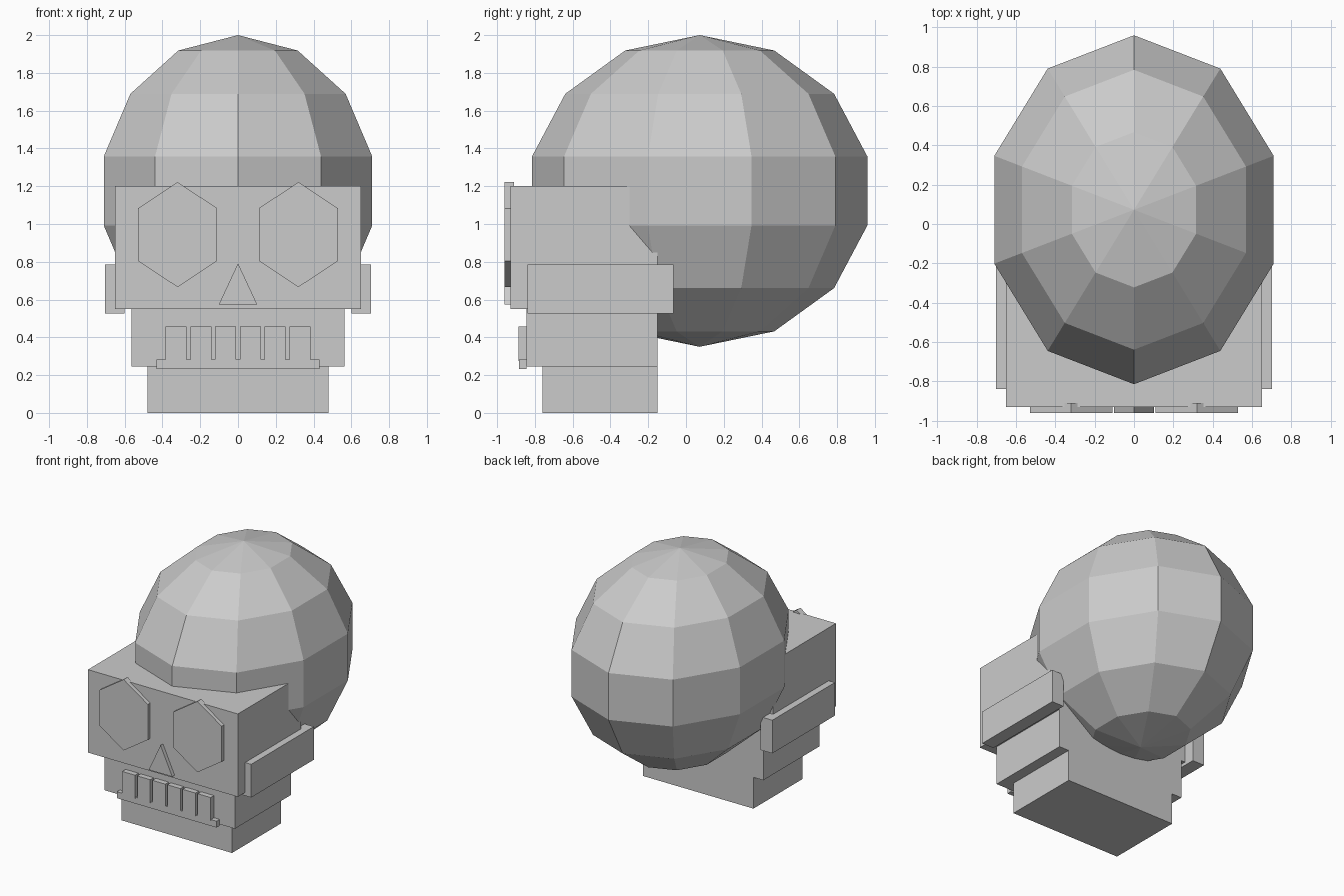
import bpy, bmesh
from math import sin, cos, pi

if "Cube" in bpy.data.objects:
    bpy.data.objects.remove(bpy.data.objects["Cube"])


def make_object(name, bm):
    bmesh.ops.recalc_face_normals(bm, faces=bm.faces[:])
    mesh = bpy.data.meshes.new(name)
    bm.to_mesh(mesh)
    bm.free()
    obj = bpy.data.objects.new(name, mesh)
    bpy.context.collection.objects.link(obj)
    return obj


def prism(name, profile, y0, y1):
    """Extrude an (x, z) outline from y0 to y1."""
    bm = bmesh.new()
    face = bm.faces.new([bm.verts.new((x, y0, z)) for x, z in profile])
    ext = bmesh.ops.extrude_face_region(bm, geom=[face])
    verts = [g for g in ext["geom"] if isinstance(g, bmesh.types.BMVert)]
    bmesh.ops.translate(bm, verts=verts, vec=(0, y1 - y0, 0))
    return make_object(name, bm)


def box(name, x0, x1, y0, y1, z0, z1):
    return prism(name, [(x0, z0), (x1, z0), (x1, z1), (x0, z1)], y0, y1)


# Cranium: faceted ellipsoid, 10 sides and 7 bands, a vertex facing front
SIDES, BANDS = 10, 7
RX, RY, RZ, CY, CZ = 0.766, 0.91, 0.825, 0.0725, 1.175
bm = bmesh.new()
rings = []
for j in range(1, BANDS):
    p = pi * j / BANDS
    rings.append([bm.verts.new((RX * sin(p) * sin(2 * pi * i / SIDES),
                                CY + RY * sin(p) * cos(2 * pi * i / SIDES),
                                CZ + RZ * cos(p))) for i in range(SIDES)])
top = bm.verts.new((0, CY, CZ + RZ))
bottom = bm.verts.new((0, CY, CZ - RZ))
for i in range(SIDES):
    k = (i + 1) % SIDES
    bm.faces.new((top, rings[0][i], rings[0][k]))
    bm.faces.new((bottom, rings[-1][k], rings[-1][i]))
    for a, b in zip(rings, rings[1:]):
        bm.faces.new((a[i], b[i], b[k], a[k]))
make_object("cranium", bm)

# Stacked face and jaw blocks
box("face_block", -0.65, 0.65, -0.93, -0.15, 0.55, 1.20)
box("upper_jaw", -0.565, 0.565, -0.845, -0.15, 0.245, 0.55)
box("lower_jaw", -0.48, 0.48, -0.76, -0.15, 0.0, 0.245)

# Cheekbones and hexagonal eye sockets on both sides
for side, s in (("left", -1), ("right", 1)):
    x0, x1 = sorted((s * 0.60, s * 0.703))
    box(side + "_cheekbone", x0, x1, -0.84, -0.065, 0.525, 0.785)
    hexagon = [(s * 0.32 + 0.2425 * sin(i * pi / 3), 0.944 + 0.278 * cos(i * pi / 3))
               for i in range(6)]
    prism(side + "_eye_socket", hexagon, -0.96, -0.91)

# Triangular nose
prism("nose", [(-0.102, 0.573), (0.102, 0.573), (0, 0.792)], -0.96, -0.91)

# Row of teeth on a gum bar
for i in range(6):
    x = (i - 2.5) * 0.131
    box(f"tooth_{i + 1}", x - 0.056, x + 0.056, -0.887, -0.84, 0.275, 0.457)
box("gum_bar", -0.432, 0.432, -0.883, -0.845, 0.233, 0.283)
